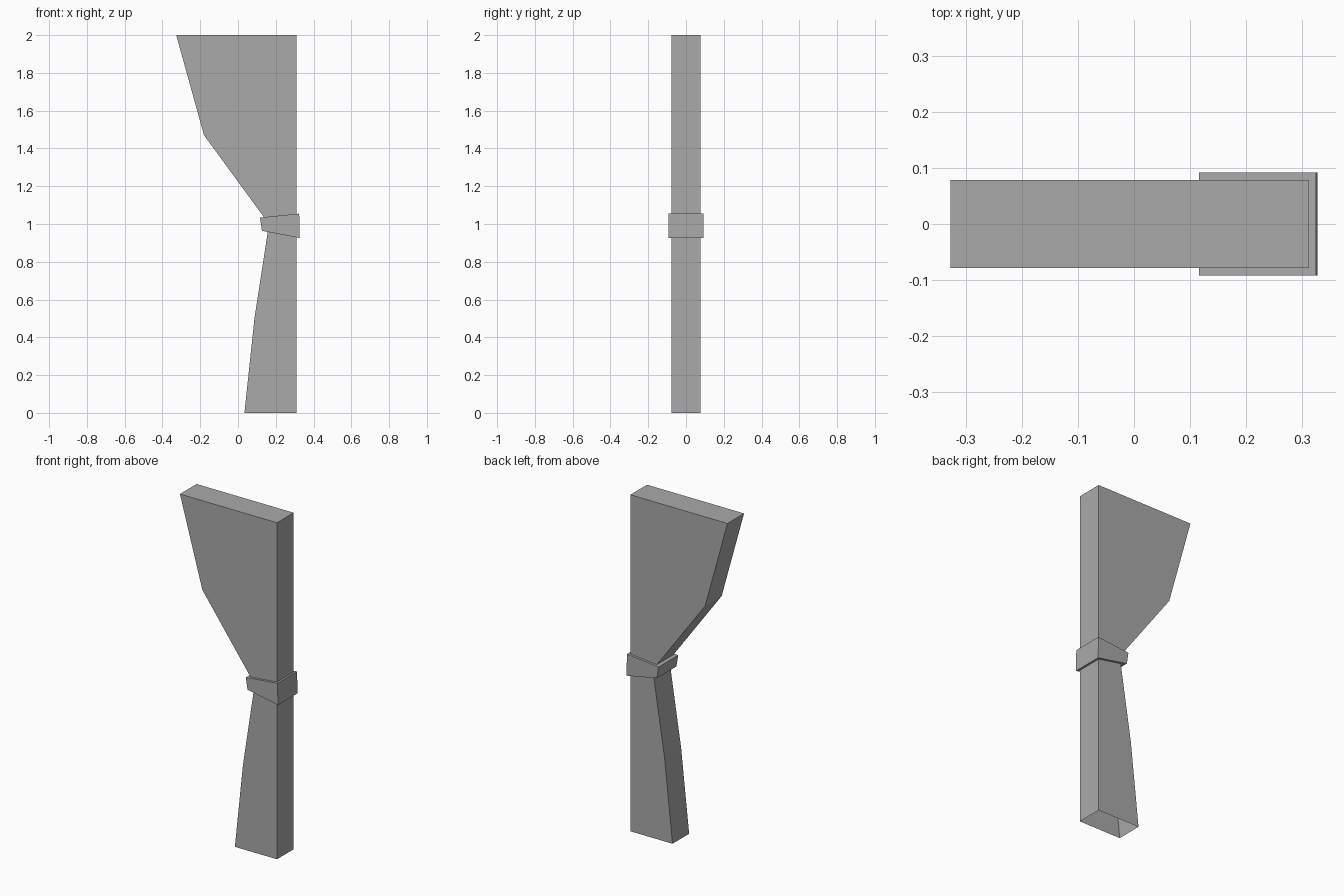
import bpy
import bmesh

cube = bpy.data.objects.get("Cube")
if cube:
    bpy.data.objects.remove(cube, do_unlink=True)

grey = bpy.data.materials.new("cloth_grey")
grey.use_nodes = True
colour = (0.40, 0.40, 0.40, 1)
grey.diffuse_color = colour
grey.node_tree.nodes["Principled BSDF"].inputs["Base Color"].default_value = colour


def stacked_prism(name, rows, half_depth, open_bottom=False):
    """Box-section loops (left x, left z, right x, right z), listed upwards and bridged."""
    bm = bmesh.new()
    loops = []
    for lx, lz, rx, rz in rows:
        corners = [(lx, -half_depth, lz), (rx, -half_depth, rz),
                   (rx, half_depth, rz), (lx, half_depth, lz)]
        loops.append([bm.verts.new(c) for c in corners])
    for low, high in zip(loops, loops[1:]):
        for i in range(4):
            j = (i + 1) % 4
            bm.faces.new((low[i], low[j], high[j], high[i]))
    bm.faces.new(loops[-1])
    if not open_bottom:
        bm.faces.new(loops[0][::-1])
    mesh = bpy.data.meshes.new(name)
    bm.to_mesh(mesh)
    bm.free()
    mesh.materials.append(grey)
    obj = bpy.data.objects.new(name, mesh)
    bpy.context.collection.objects.link(obj)
    return obj


# Gathered curtain: straight outer edge, pinched inner edge, open hem
EDGE = 0.311
inner_edge = [(0.034, 0), (0.087, 0.5), (0.164, 1.0), (-0.18, 1.47), (-0.327, 2)]
stacked_prism("curtain", [(x, z, EDGE, z) for x, z in inner_edge], 0.078, open_bottom=True)

# Tie band, taller on the outer side
stacked_prism("tie_band", [(0.127, 0.964, 0.327, 0.926),
                           (0.116, 1.034, 0.324, 1.055)], 0.092)
